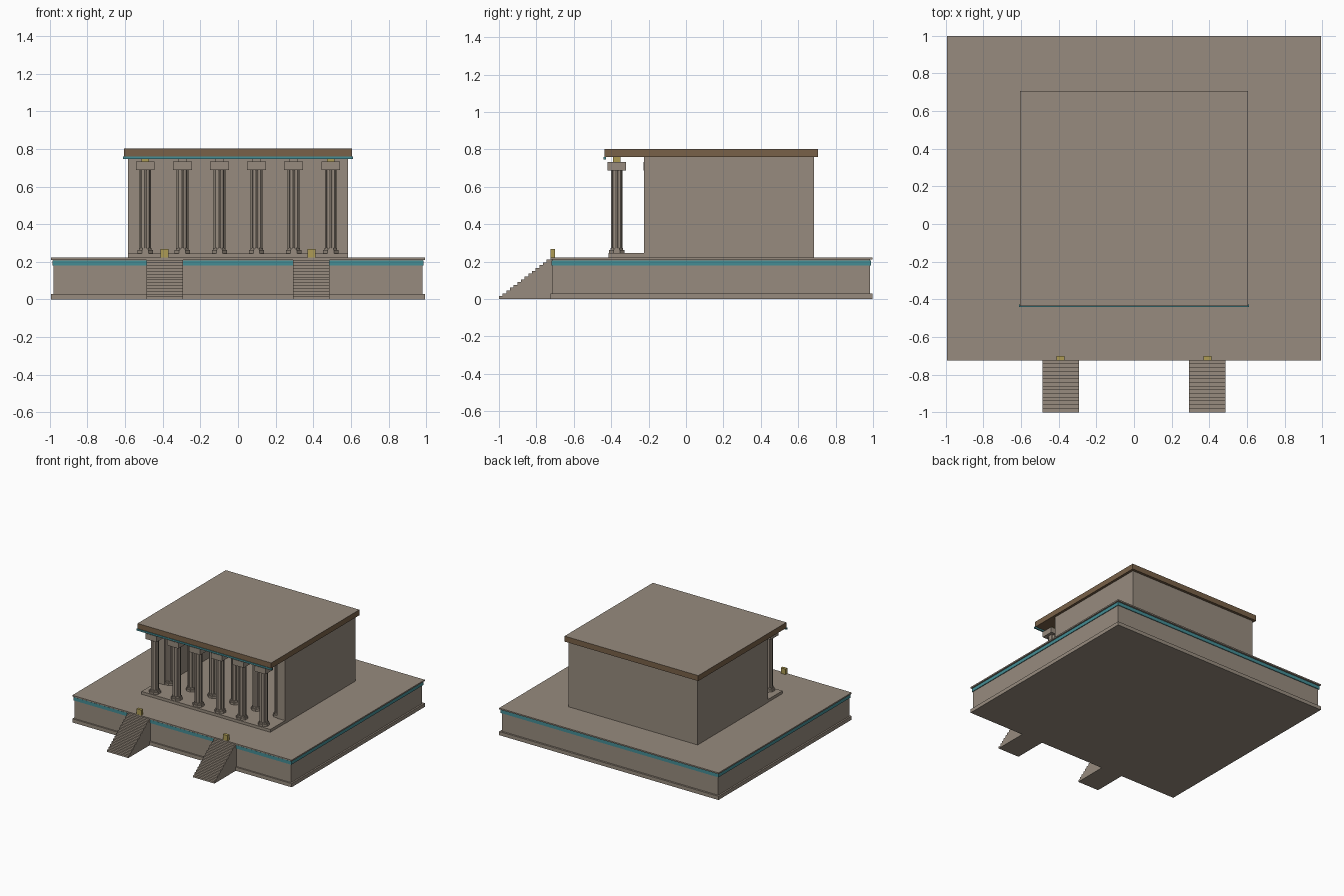
import bpy, bmesh, math

if "Cube" in bpy.data.objects:
    bpy.data.objects.remove(bpy.data.objects["Cube"])


def material(name, rgb):
    m = bpy.data.materials.new(name)
    m.diffuse_color = (*rgb, 1)
    m.use_nodes = True
    m.node_tree.nodes["Principled BSDF"].inputs["Base Color"].default_value = m.diffuse_color
    return m


STONE = material("taupe stone", (0.31, 0.26, 0.21))
TEAL = material("teal glaze", (0.06, 0.27, 0.30))
BROWN = material("brown cornice", (0.19, 0.12, 0.065))
GOLD = material("gold", (0.42, 0.33, 0.09))


def finish(name, bm, *mats):
    bmesh.ops.recalc_face_normals(bm, faces=bm.faces)
    me = bpy.data.meshes.new(name)
    bm.to_mesh(me)
    bm.free()
    for m in mats:
        me.materials.append(m)
    ob = bpy.data.objects.new(name, me)
    bpy.context.collection.objects.link(ob)
    return ob


def add_box(bm, x0, x1, y0, y1, z0, z1):
    verts = bmesh.ops.create_cube(bm, size=1)["verts"]
    for v in verts:
        v.co.x = x0 if v.co.x < 0 else x1
        v.co.y = y0 if v.co.y < 0 else y1
        v.co.z = z0 if v.co.z < 0 else z1


def box(name, mat, *bounds):
    bm = bmesh.new()
    add_box(bm, *bounds)
    return finish(name, bm, mat)


def extrude(bm, points, direction):
    face = bm.faces.new([bm.verts.new(p) for p in points])
    new = bmesh.ops.extrude_face_region(bm, geom=[face])["geom"]
    bmesh.ops.translate(bm, vec=direction,
                        verts=[g for g in new if isinstance(g, bmesh.types.BMVert)])
    # the extrude leaves the starting cap in place or removes it; close any hole
    bmesh.ops.holes_fill(bm, edges=[e for e in bm.edges if e.is_boundary])


def add_disc(bm, x, y, z0, z1, radius, sides, flute=0.0):
    pts = []
    for i in range(sides):
        a = 2 * math.pi * (i + 0.5) / sides
        r = radius - flute * (1 - abs(math.cos(4 * a)))
        pts.append((x + r * math.cos(a), y + r * math.sin(a), z0))
    extrude(bm, pts, (0, 0, z1 - z0))


# Podium
box("podium_footing", STONE, -0.993, 0.993, -0.725, 0.998, 0, 0.03)
box("podium_body", STONE, -0.98, 0.98, -0.713, 0.983, 0.03, 0.21)
box("podium_band", TEAL, -0.986, 0.986, -0.719, 0.989, 0.18, 0.207)
box("podium_cap", STONE, -0.993, 0.993, -0.725, 0.998, 0.211, 0.222)

# Two stairways, each with a gold marker at its head
STEPS = 14
for side, s in (("left", -1), ("right", 1)):
    cx = 0.39 * s
    profile = [(cx - 0.097, -0.713, 0), (cx - 0.097, -1, 0)]
    for i in range(STEPS):
        z = 0.211 * (i + 1) / STEPS
        for k in (i, i + 1):
            y = -1 + 0.275 * k / STEPS
            profile.append((cx - 0.097, y, z))
    profile.append((cx - 0.097, -0.713, 0.211))
    bm = bmesh.new()
    extrude(bm, profile, (0.194, 0, 0))
    finish(side + "_stairway", bm, STONE)
    box(side + "_marker", GOLD, cx - 0.021, cx + 0.021, -0.724, -0.70, 0.222, 0.267)

# Hall: open at the front, with side walls, back wall and a raised floor
box("hall_floor", STONE, -0.583, 0.583, -0.415, 0.66, 0.222, 0.245)
for side, s in (("left", -1), ("right", 1)):
    xs = sorted((0.51 * s, 0.585 * s))
    box(side + "_wall", STONE, *xs, -0.225, 0.685, 0.222, 0.758)
box("back_wall", STONE, -0.51, 0.51, 0.61, 0.685, 0.222, 0.758)

# Columns: stepped base, fluted shaft, square capital and a small block on top
for row, y in (("front", -0.37), ("inner", -0.178)):
    for i in range(6):
        x = -0.4925 + 0.197 * i
        bm = bmesh.new()
        add_disc(bm, x, y, 0.245, 0.262, 0.044, 8)
        add_disc(bm, x, y, 0.262, 0.274, 0.036, 8)
        add_disc(bm, x, y, 0.274, 0.687, 0.032, 32, 0.007)
        add_box(bm, x - 0.05, x + 0.05, y - 0.05, y + 0.05, 0.687, 0.733)
        finish(f"{row}_column_{i + 1}", bm, STONE)
        corner = row == "front" and i in (0, 5)
        box(f"{row}_column_block_{i + 1}", GOLD if corner else STONE,
            x - 0.021, x + 0.021, y - 0.021, y + 0.021, 0.733, 0.758)

# Roof: brown edges and underside, stone top
roof = box("roof", BROWN, -0.605, 0.605, -0.435, 0.706, 0.758, 0.803)
roof.data.materials.append(STONE)
for p in roof.data.polygons:
    p.material_index = 1 if p.normal.z > 0.5 else 0
box("roof_front_trim", TEAL, -0.61, 0.61, -0.44, -0.428, 0.746, 0.76)
